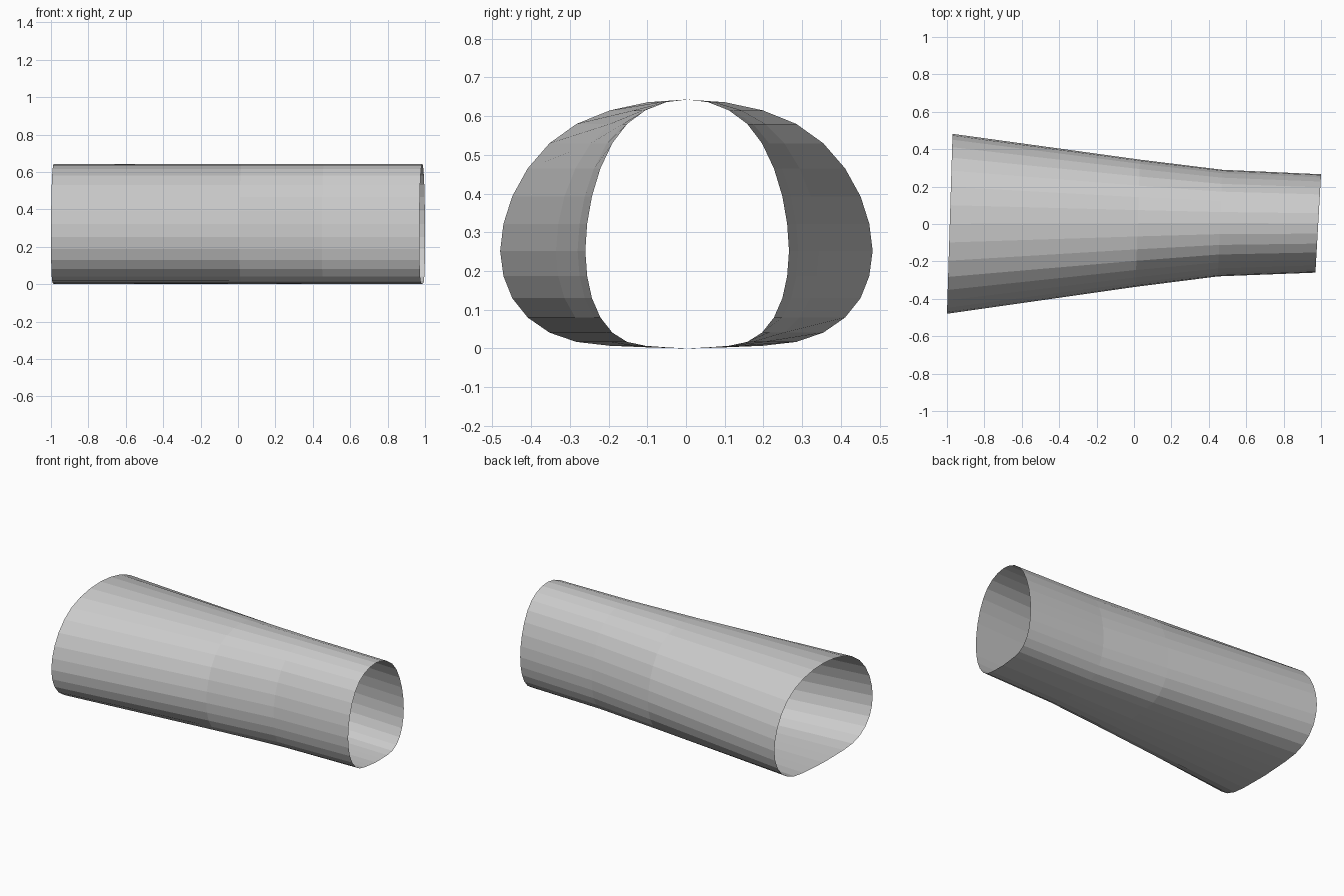
import bpy, bmesh

if "Cube" in bpy.data.objects:
    bpy.data.objects.remove(bpy.data.objects["Cube"])

# Half cross-section from top to bottom: (fraction of half width, z)
HALF = [(0, .643), (.207, .636), (.41, .615), (.59, .58), (.735, .53),
        (.852, .465), (.935, .393), (.982, .322), (1, .252), (.982, .187),
        (.935, .13), (.852, .08), (.735, .041), (.59, .017), (.41, .007),
        (.207, .003), (0, 0)]
PROFILE = HALF + [(-f, z) for f, z in HALF[-2:0:-1]]

# Rings along the tube: centre x, centre y, half width, skew of x with y
RINGS = [(-.985, .001, .481, .031), (.02, .004, .34, .035),
         (.46, .005, .285, .04), (.985, .003, .263, .057)]

# Open tapered tube
bm = bmesh.new()
rows = [[bm.verts.new((cx + k * f * w, cy + f * w, z)) for f, z in PROFILE]
        for cx, cy, w, k in RINGS]
n = len(PROFILE)
for a, b in zip(rows, rows[1:]):
    for i in range(n):
        j = (i + 1) % n
        bm.faces.new((a[i], a[j], b[j], b[i]))
bmesh.ops.recalc_face_normals(bm, faces=bm.faces)
# Make sure the normals point outwards on the open shell
top = max(bm.faces, key=lambda f: f.calc_center_median().z)
if top.normal.z < 0:
    bmesh.ops.reverse_faces(bm, faces=bm.faces)

mesh = bpy.data.meshes.new("tapered_tube")
bm.to_mesh(mesh)
bm.free()
tube = bpy.data.objects.new("tapered_tube", mesh)
bpy.context.collection.objects.link(tube)
